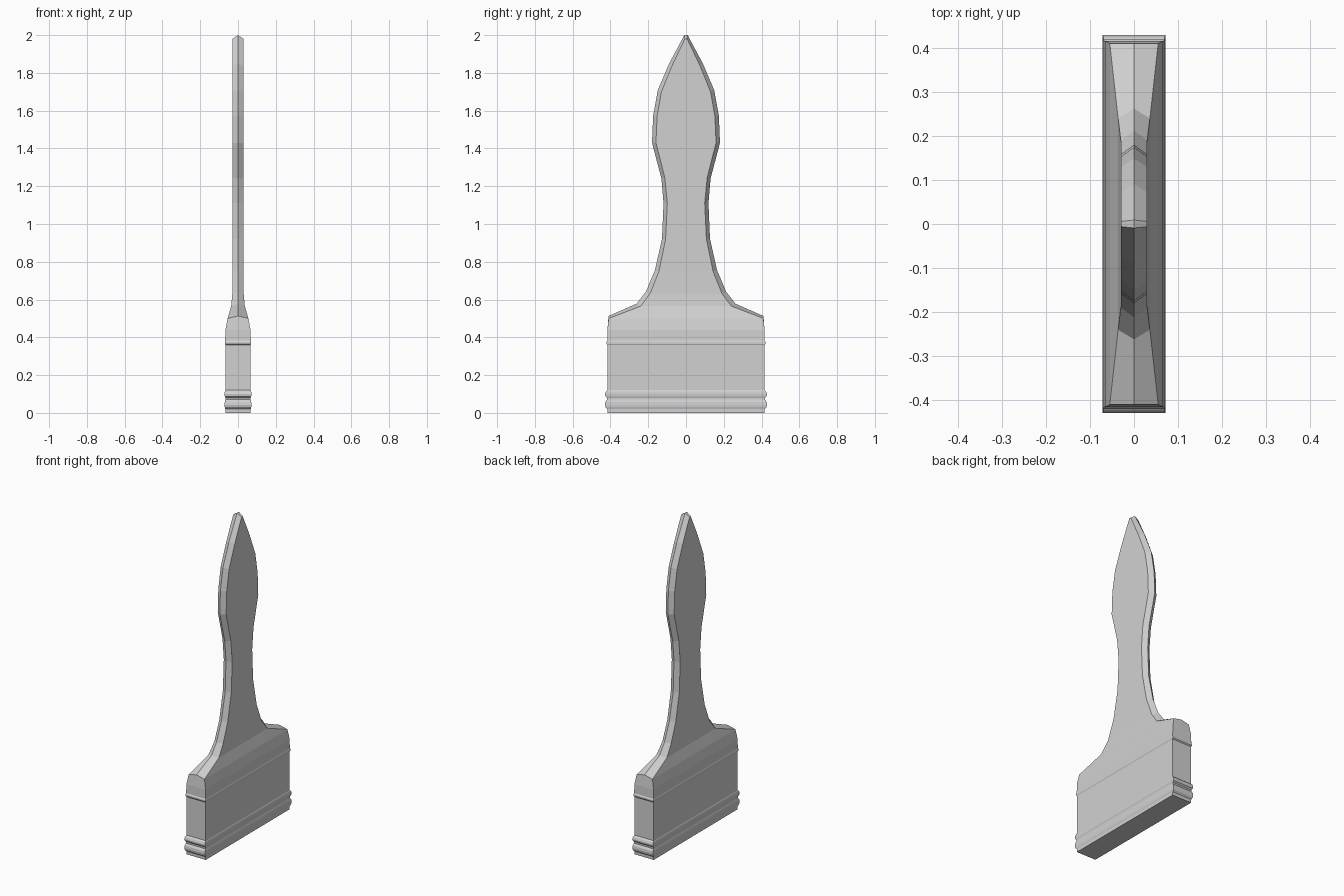
import bpy

cube = bpy.data.objects.get("Cube")
if cube:
    bpy.data.objects.remove(cube, do_unlink=True)

grey = bpy.data.materials.new("light_grey")
COLOUR = (0.64, 0.64, 0.64, 1.0)
grey.diffuse_color = COLOUR
grey.use_nodes = True
grey.node_tree.nodes["Principled BSDF"].inputs["Base Color"].default_value = COLOUR


def ring(t, inner, z, outer, z_mid):
    """Six-sided section: flat broad sides and a ridge on each narrow edge."""
    return [(t, inner, z), (0, outer, z_mid), (-t, inner, z),
            (-t, -inner, z), (0, -outer, z_mid), (t, -inner, z)]


def loft(name, rings, cap_bottom=False, cap_top=False):
    """Skin consecutive six-sided sections, with optional end caps."""
    verts = [p for r in rings for p in r]
    faces = []
    for k in range(len(rings) - 1):
        a, b = 6 * k, 6 * (k + 1)
        for i in range(6):
            j = (i + 1) % 6
            faces.append((a + j, a + i, b + i, b + j))
    if cap_bottom:
        faces.append((0, 1, 2, 3, 4, 5))
    if cap_top:  # two planes meeting at a central ridge
        n = 6 * (len(rings) - 1)
        faces += [(n + 1, n, n + 5, n + 4), (n + 2, n + 1, n + 4, n + 3)]
    mesh = bpy.data.meshes.new(name)
    mesh.from_pydata(verts, [], [tuple(reversed(f)) for f in faces])
    mesh.materials.append(grey)
    obj = bpy.data.objects.new(name, mesh)
    bpy.context.collection.objects.link(obj)
    # Make every face point outwards
    import bmesh
    bm = bmesh.new()
    bm.from_mesh(mesh)
    bmesh.ops.recalc_face_normals(bm, faces=bm.faces)
    if cap_bottom:
        bm.faces.ensure_lookup_table()
        low = min(bm.faces, key=lambda f: f.calc_center_median().z)
        if low.normal.z > 0:
            bmesh.ops.reverse_faces(bm, faces=bm.faces)
    bm.to_mesh(mesh)
    bm.free()
    return obj


# Handle: half thickness, inner half width, z, ridge half width, ridge z
handle = [
    (0.055, 0.410, 0.500, 0.410, 0.513),
    (0.036, 0.240, 0.565, 0.262, 0.578),
    (0.030, 0.190, 0.632, 0.212, 0.642),
    (0.029, 0.143, 0.750, 0.164, 0.757),
    (0.029, 0.108, 0.920, 0.127, 0.922),
    (0.029, 0.099, 1.110, 0.119, 1.110),
    (0.029, 0.112, 1.245, 0.130, 1.240),
    (0.029, 0.159, 1.430, 0.180, 1.430),
    (0.029, 0.153, 1.570, 0.174, 1.573),
    (0.029, 0.130, 1.700, 0.149, 1.710),
    (0.029, 0.073, 1.840, 0.090, 1.848),
    (0.029, 0.006, 1.980, 0.009, 2.000),
]
loft("handle", [ring(*s) for s in handle], cap_top=True)

# Head with its rounded shoulder, thin upper bead and two lower beads
head = [
    (0.000, 0.067, 0.415), (0.020, 0.067, 0.416), (0.030, 0.070, 0.426),
    (0.042, 0.071, 0.429), (0.058, 0.070, 0.427), (0.070, 0.067, 0.418),
    (0.080, 0.067, 0.418), (0.088, 0.070, 0.427), (0.100, 0.071, 0.429),
    (0.112, 0.070, 0.424), (0.120, 0.067, 0.415), (0.360, 0.067, 0.415),
    (0.366, 0.070, 0.420), (0.376, 0.070, 0.420), (0.382, 0.068, 0.416),
    (0.440, 0.066, 0.416),
]
rings = [ring(t, w, z, w, z) for z, t, w in head]
rings.append(ring(0.055, 0.410, 0.500, 0.410, 0.513))
loft("head", rings, cap_bottom=True)
